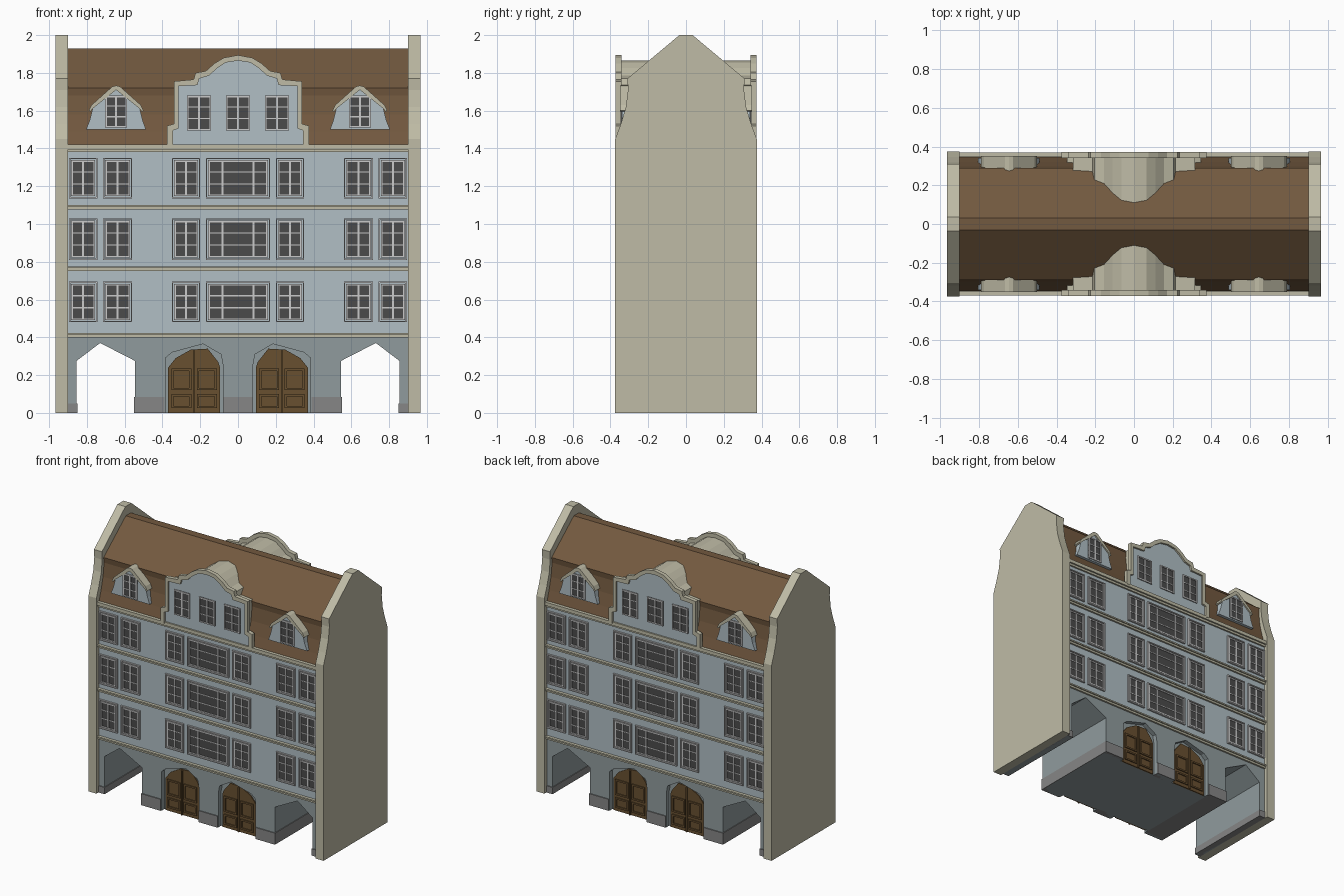
import bpy, bmesh
from mathutils import Vector

if "Cube" in bpy.data.objects:
    bpy.data.objects.remove(bpy.data.objects["Cube"])


def material(name, r, g, b):
    m = bpy.data.materials.new(name)
    m.diffuse_color = (r, g, b, 1)
    m.use_nodes = True
    m.node_tree.nodes["Principled BSDF"].inputs["Base Color"].default_value = m.diffuse_color
    return m


CREAM = material("cream_stone", .52, .50, .38)
BLUE = material("blue_plaster", .44, .52, .56)
DARK_BLUE = material("ground_plaster", .28, .33, .34)
ROOF = material("brown_tiles", .17, .10, .05)
WOOD = material("door_wood", .14, .08, .03)
GLASS = material("dark_glass", .07, .07, .07)
FRAME = material("window_paint", .68, .68, .68)
STONE = material("grey_plinth", .24, .24, .24)


def finish(name, bm, mat, mx=False, my=True):
    """Turn a bmesh into an object, mirrored across x and/or y."""
    bmesh.ops.recalc_face_normals(bm, faces=bm.faces)
    me = bpy.data.meshes.new(name)
    bm.to_mesh(me)
    bm.free()
    me.materials.append(mat)
    ob = bpy.data.objects.new(name, me)
    bpy.context.collection.objects.link(ob)
    if mx or my:
        mod = ob.modifiers.new("Mirror", 'MIRROR')
        mod.use_axis = (mx, my, False)
        mod.use_mirror_merge = False
    return ob


def sweep(bm, loops, vec):
    """Extrude flat polygons along a vector."""
    faces = [bm.faces.new([bm.verts.new(p) for p in lp]) for lp in loops]
    bm.normal_update()
    ext = bmesh.ops.extrude_face_region(bm, geom=faces, use_keep_orig=True)
    verts = [g for g in ext["geom"] if isinstance(g, bmesh.types.BMVert)]
    bmesh.ops.translate(bm, verts=verts, vec=Vector(vec))


def prism(name, pts, y0, y1, mat, mx=False, my=True):
    """Extrude an (x, z) outline in depth."""
    bm = bmesh.new()
    sweep(bm, [[(x, y0, z) for x, z in pts]], (0, y1 - y0, 0))
    return finish(name, bm, mat, mx, my)


def long_prism(name, pts, x0, x1, mat, mx=False):
    """Extrude a (y, z) outline along x."""
    bm = bmesh.new()
    sweep(bm, [[(x0, y, z) for y, z in pts]], (x1 - x0, 0, 0))
    return finish(name, bm, mat, mx, False)


def band(name, outer, inner, y0, y1, mat, mx=False):
    """Extrude the strip between two matching outlines."""
    outline = outer + inner[::-1]
    return prism(name, outline, y0, y1, mat, mx)


def box(bm, x0, x1, y0, y1, z0, z1):
    sweep(bm, [[(x0, y0, z0), (x1, y0, z0), (x1, y0, z1), (x0, y0, z1)]], (0, y1 - y0, 0))


def boxes(name, items, mat, mx=False, my=True):
    bm = bmesh.new()
    for it in items:
        box(bm, *it)
    return finish(name, bm, mat, mx, my)


def sym(half):
    """Complete a half outline by mirroring it across zero."""
    return half + [(-a, b) for a, b in reversed(half) if abs(a) > 1e-6]


def frame_boxes(x0, x1, z0, z1, t, ya, yb):
    return [(x0, x0 + t, ya, yb, z0, z1), (x1 - t, x1, ya, yb, z0, z1),
            (x0 + t, x1 - t, ya, yb, z0, z0 + t), (x0 + t, x1 - t, ya, yb, z1 - t, z1)]


def windows(name, items, y, surround=True):
    """items: x0, x1, z0, z1, vertical bar fractions; y is the wall face."""
    glass, frames = [], []
    for x0, x1, z0, z1, bars in items:
        if surround:
            frames += frame_boxes(x0, x1, z0, z1, .007, y - .012, y)
            x0, x1, z0, z1 = x0 + .012, x1 - .012, z0 + .012, z1 - .012
        glass.append((x0, x1, y - .003, y, z0, z1))
        frames += frame_boxes(x0, x1, z0, z1, .009, y - .008, y)
        for f in bars:
            c = x0 + f * (x1 - x0)
            frames.append((c - .005, c + .005, y - .007, y, z0, z1))
        for f in (.34, .67):
            c = z0 + f * (z1 - z0)
            frames.append((x0, x1, y - .006, y, c - .003, c + .003))
    boxes(name + "_glass", glass, GLASS)
    boxes(name + "_frames", frames, FRAME)


WALL = -.345

# Side gable walls
side = [(.375, 0), (.375, 1.45), (.345, 1.53), (.318, 1.62), (.307, 1.71), (.31, 1.77), (.035, 2.0)]
long_prism("side_gable_wall", sym(side), .90, .965, CREAM, mx=True)

# Mansard roof
roof = [(.345, 1.41), (.32, 1.49), (.297, 1.58), (.285, 1.68), (.29, 1.72), (.03, 1.93)]
long_prism("mansard_roof", sym(roof), -.90, .90, ROOF)

# Upper storeys
boxes("upper_storeys", [(-.90, .90, WALL, -WALL, .41, 1.41)], BLUE, my=False)

# Ground floor core with two open passages, and front layer with door niches
passage = [(.545, 0), (.545, .275), (.73, .37), (.855, .275), (.855, 0)]
arch = [(.08, 0), (.08, .255), (.09, .31), (.185, .365), (.35, .32), (.385, .29), (.385, 0)]
outer_edge = [(.90, 0), (.90, .41)]
prism("ground_floor_core", sym(passage + outer_edge), -.30, .30, DARK_BLUE, my=False)
prism("ground_floor_front", sym(arch + passage + outer_edge), WALL, -.30, DARK_BLUE)

# Arched double doors
door = [(.095, 0), (.095, .24), (.105, .27), (.16, .34), (.25, .335), (.33, .29), (.37, .24), (.37, 0)]
prism("door_surround", arch, -.312, -.298, DARK_BLUE, mx=True)
prism("door_leaves", door, -.32, -.31, WOOD, mx=True)
panels = []
for a, b in ((.112, .218), (.247, .353)):
    for lo, hi in ((.025, .10), (.12, .235)):
        panels += frame_boxes(a, b, lo, hi, .012, -.328, -.319)
panels.append((.227, .238, -.33, -.319, 0, .33))
boxes("door_panels", panels, WOOD, mx=True)

# Plinths
boxes("plinth", [(.39, .55, -.352, 0, 0, .085), (.85, .90, -.352, 0, 0, .05)], STONE, mx=True)
boxes("middle_plinth", [(-.078, .078, -.352, -.30, 0, .085)], STONE)

# Storey bands and eaves cornice
bands = []
for z in (.398, .752, 1.077):
    bands += [(-.90, .90, -.358, WALL, z, z + .014), (-.90, .90, -.367, WALL, z + .014, z + .024)]
bands += [(-.90, .90, -.357, WALL, 1.38, 1.395), (-.90, .90, -.369, WALL, 1.395, 1.42)]
boxes("storey_bands", bands, CREAM)

# Facade windows
rows = []
for z0, z1 in ((.48, .695), (.81, 1.03), (1.135, 1.35)):
    for a, b in ((.20, .35), (.56, .715), (.745, .895)):
        rows += [(a, b, z0, z1, (.5,)), (-b, -a, z0, z1, (.5,))]
    rows.append((-.17, .17, z0, z1, (.24, .76)))
windows("facade_windows", rows, WALL)

# Central curved gable with trim
g_out = [(.375, 1.41), (.375, 1.52), (.34, 1.53), (.34, 1.755), (.235, 1.765), (.225, 1.80),
         (.17, 1.81), (.125, 1.85), (.075, 1.88), (0, 1.894)]
g_in = [(.345, 1.41), (.345, 1.495), (.315, 1.505), (.315, 1.73), (.215, 1.735), (.205, 1.77),
        (.155, 1.785), (.11, 1.825), (.065, 1.855), (0, 1.865)]
prism("central_gable_roof", sym(g_in), -.346, -.08, CREAM)
prism("central_gable_front", sym(g_in), -.358, -.345, BLUE)
band("central_gable_trim", sym(g_out), sym(g_in), -.372, -.342, CREAM)
windows("gable_windows", [(c - .064, c + .064, 1.495, 1.68, (.5,)) for c in (-.206, 0, .206)], -.358, False)

# Small roof dormers
d_wall = [(.805, 1.50), (.785, 1.55), (.77, 1.61), (.645, 1.715), (.52, 1.61), (.505, 1.55), (.487, 1.50)]
d_low = [(.78, 1.595), (.77, 1.61), (.645, 1.71), (.52, 1.61), (.51, 1.595)]
d_top = [(.79, 1.60), (.775, 1.63), (.665, 1.728), (.645, 1.733), (.625, 1.728), (.515, 1.63), (.50, 1.60)]
prism("dormer_body", d_wall, -.34, -.255, BLUE, mx=True)
band("dormer_cap", d_top, d_low, -.35, -.255, CREAM, mx=True)
windows("dormer_windows", [(s * .645 - .058, s * .645 + .058, 1.51, 1.68, (.5,)) for s in (-1, 1)], -.34, False)
